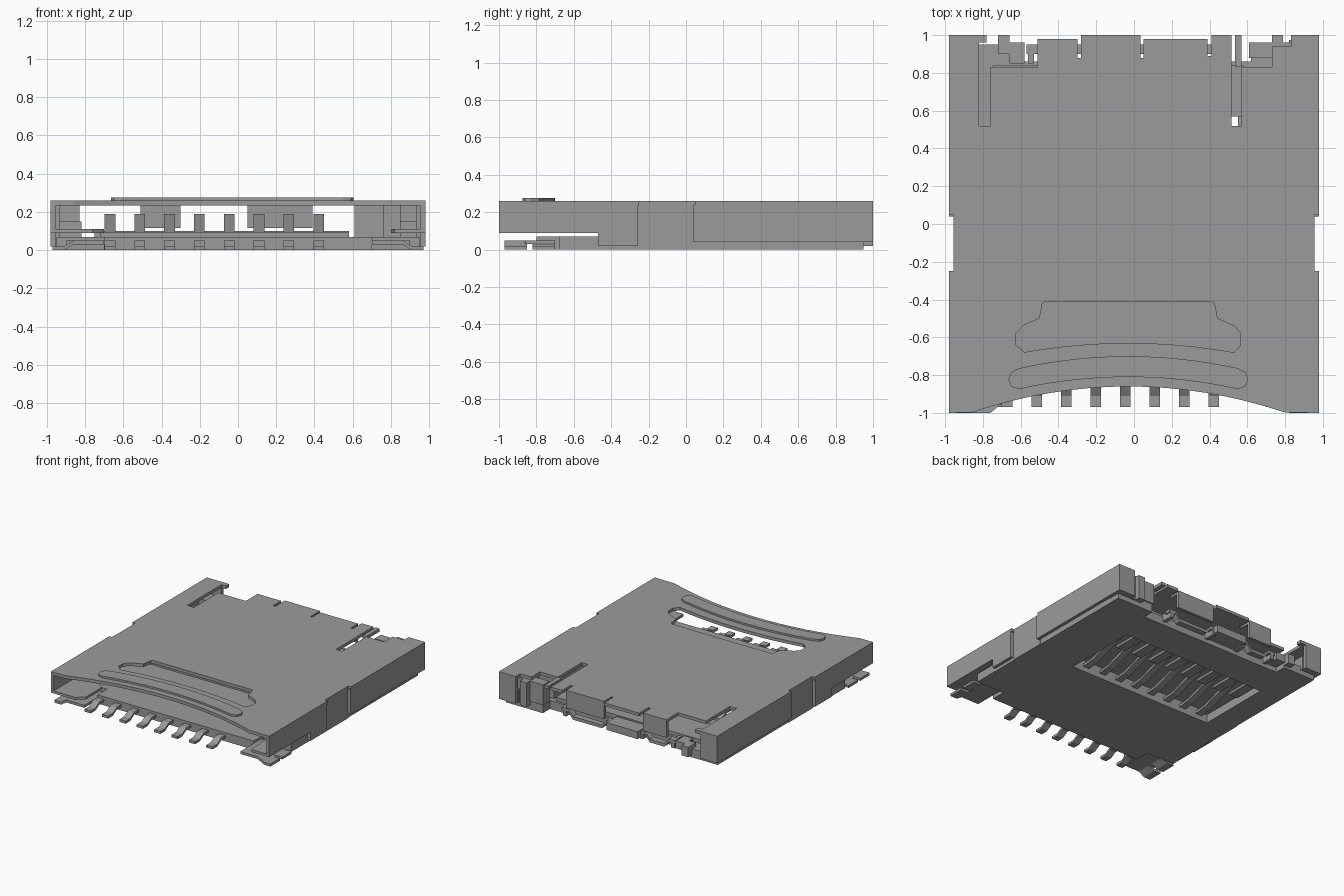
import bpy
import bmesh
from mathutils import Vector

cube = bpy.data.objects.get("Cube")
if cube:
    bpy.data.objects.remove(cube, do_unlink=True)

grey = bpy.data.materials.new("plain_grey")
grey.use_nodes = True
grey.diffuse_color = (0.33, 0.33, 0.33, 1)
grey.node_tree.nodes["Principled BSDF"].inputs["Base Color"].default_value = grey.diffuse_color


def finish(name, bm):
    bmesh.ops.recalc_face_normals(bm, faces=bm.faces)
    mesh = bpy.data.meshes.new(name)
    bm.to_mesh(mesh)
    bm.free()
    mesh.materials.append(grey)
    obj = bpy.data.objects.new(name, mesh)
    bpy.context.collection.objects.link(obj)
    return obj


def plate(name, loops, z0, z1):
    """Flat sheet from an outline and optional hole loops."""
    bm = bmesh.new()
    for loop in loops:
        vs = [bm.verts.new((x, y, z0)) for x, y in loop]
        for a, b in zip(vs, vs[1:] + vs[:1]):
            bm.edges.new((a, b))
    bmesh.ops.triangle_fill(bm, edges=bm.edges[:], use_beauty=True, normal=(0, 0, 1))
    ext = bmesh.ops.extrude_face_region(bm, geom=bm.faces[:], use_keep_orig=True)
    top = [g for g in ext["geom"] if isinstance(g, bmesh.types.BMVert)]
    bmesh.ops.translate(bm, verts=top, vec=(0, 0, z1 - z0))
    return finish(name, bm)


def box(name, x0, x1, y0, y1, z0, z1):
    bm = bmesh.new()
    bmesh.ops.create_cube(bm, size=1)
    lo, hi = Vector((x0, y0, z0)), Vector((x1, y1, z1))
    for v in bm.verts:
        v.co = (lo + hi) / 2 + v.co * (hi - lo)
    return finish(name, bm)


def strip(name, path, a0, a1, t, axis="x"):
    """Bent sheet: a path of (u, z) points swept across one axis."""
    bm = bmesh.new()
    outline = path + [(u, z + t) for u, z in reversed(path)]
    n = len(path)
    rings = []
    for a in (a0, a1):
        rings.append([bm.verts.new((a, u, z) if axis == "x" else (u, a, z)) for u, z in outline])
    m = len(outline)
    for i in range(m):
        j = (i + 1) % m
        bm.faces.new((rings[0][i], rings[0][j], rings[1][j], rings[1][i]))
    for r in rings:
        for i in range(n - 1):
            bm.faces.new((r[i], r[i + 1], r[m - 2 - i], r[m - 1 - i]))
    return finish(name, bm)


def arc(x0, x1, peak, bend, steps=16, mid=-0.03):
    pts = []
    for i in range(steps + 1):
        x = x0 + (x1 - x0) * i / steps
        pts.append((x, peak - bend * (x - mid) ** 2))
    return pts


# Cover sheet with curved mouth, notched rear edge and finger slot
right_edge = [(0.98, -1), (0.98, -0.25), (0.955, -0.25), (0.955, 0.05), (0.98, 0.05), (0.98, 1)]
left_edge = [(-x, y) for x, y in reversed(right_edge)]
rear = [(0.83, 1), (0.83, 0.94), (0.73, 0.94), (0.73, 0.83), (0.57, 0.83), (0.57, 0.52),
        (0.515, 0.52), (0.515, 0.89), (0.57, 0.89), (0.57, 1), (0.41, 1), (0.41, 0.89),
        (0.39, 0.89), (0.39, 0.98), (0.05, 0.98), (0.05, 0.88), (0.035, 0.88), (0.035, 1),
        (-0.28, 1), (-0.28, 0.88), (-0.3, 0.88), (-0.3, 0.98), (-0.51, 0.98), (-0.51, 0.83),
        (-0.76, 0.83), (-0.76, 0.52), (-0.82, 0.52), (-0.82, 0.96), (-0.78, 0.96), (-0.78, 1)]
# Keep the rear tab beside the slit attached along its outer side
rear = [p for p in rear if p not in [(0.515, 0.89), (0.57, 0.89), (0.57, 1)]]
rear.insert(rear.index((0.515, 0.52)) + 1, (0.515, 1))
slot = arc(-0.58, 0.53, -0.63, 0.16) + [(0.565, -0.64), (0.565, -0.58), (0.53, -0.54), (0.44, -0.5),
       (0.425, -0.42), (0.41, -0.41), (-0.47, -0.41), (-0.485, -0.42), (-0.5, -0.5),
       (-0.59, -0.54), (-0.625, -0.58), (-0.625, -0.64)]
mouth = arc(-0.86, 0.80, -0.86, 0.2)
plate("cover", [mouth + right_edge + rear + left_edge, slot], 0.235, 0.26)
box("rear_latch_arm", 0.535, 0.57, 0.83, 1, 0.235, 0.26)

# Raised rib along the mouth
lower = arc(-0.61, 0.55, -0.81, 0.19)
upper = arc(-0.61, 0.55, -0.7, 0.19)
rib = lower + [(0.59, -0.86), (0.605, -0.82), (0.59, -0.785)] + upper[::-1]
rib += [(-0.65, -0.785), (-0.665, -0.82), (-0.65, -0.86)]
plate("mouth_rib", [rib], 0.26, 0.275)

# Folded side walls, solder tabs and rear corners
for side, s in (("left", 1), ("right", -1)):
    def sbox(name, a, b, *rest):
        box(f"{side}_{name}", min(a * s, b * s), max(a * s, b * s), *rest)
    sbox("front_wall", 0.955, 0.98, -1, -0.47, 0.09, 0.24)
    sbox("mid_wall", 0.955, 0.98, -0.47, -0.26, 0.02, 0.24)
    sbox("recessed_wall", 0.93, 0.955, -0.26, 0.05, 0, 0.24)
    sbox("rear_wall", 0.955, 0.98, 0.04, 1, 0.04, 0.24)
    sbox("rear_corner", 0.83, 0.98, 0.975, 1, 0.04, 0.24)
    sbox("rear_block", 0.82, 0.955, 0.86, 0.975, 0.04, 0.15)
    for y0, y1 in ((-0.97, -0.85), (-0.82, -0.7)):
        strip(f"{side}_solder_tab", [(s * 0.97, 0.0), (s * 0.91, 0.0), (s * 0.86, 0.03), (s * 0.7, 0.03)],
              y0, y1, 0.02, "y")
    strip(f"{side}_tab_bridge", [(s * 0.9, 0.03), (s * 0.7, 0.03)], -0.86, -0.7, 0.02, "y")
    lip = [(s * 0.97, -1), (s * 0.76, -1), (s * 0.7, -0.95), (s * 0.7, -0.75), (s * 0.97, -0.5)]
    if s > 0:
        lip[1:4] = [(0.82, -1), (0.8, -0.75)]
    plate(f"{side}_front_lip", [lip], 0.09, 0.11)

# Base tray with a window for the contacts
tray = [(-0.7, -0.8), (0.7, -0.8), (0.7, -0.68), (0.95, -0.68), (0.95, 0.95), (0.62, 0.95),
        (0.62, 0.86), (-0.66, 0.86), (-0.66, 0.95), (-0.95, 0.95), (-0.95, -0.68), (-0.7, -0.68)]
window = [(-0.75, -0.05), (0.55, -0.05), (0.55, 0.57), (-0.75, 0.57)]
plate("base_tray", [tray, window], 0, 0.07)
box("window_front_ridge", -0.72, 0.58, -0.14, -0.05, 0.07, 0.095)
box("window_rear_ridge", -0.75, 0.58, 0.57, 0.84, 0.07, 0.1)

# Eight contacts: solder foot, shank and sprung arm
for i in range(8):
    x = -0.67 + i * 0.156
    strip("contact_foot", [(-0.97, 0.0), (-0.91, 0.0), (-0.86, 0.03), (-0.78, 0.03)], x - 0.028, x + 0.028, 0.02)
    strip("contact_arm", [(-0.06, 0.04), (0.05, 0.05), (0.42, 0.17), (0.47, 0.17), (0.55, 0.13)],
          x - 0.028, x + 0.028, 0.02)
    strip("contact_root", [(0.35, 0.02), (0.57, 0.02)], x - 0.04, x + 0.04, 0.02)

# Rear flanges, wire clips and switch parts
for x0, x1 in ((-0.51, -0.3), (0.05, 0.39)):
    box("rear_flange", x0, x1, 0.955, 0.98, 0.115, 0.24)
    strip("rear_clip", [(x0 - 0.06, 0.07), (x0, 0.07), (x0 + 0.04, 0.02), (x1 - 0.04, 0.02), (x1, 0.07),
          (x1 + 0.06, 0.07)], 0.9, 0.95, 0.025, "y")
    for x in (x0 - 0.05, x1 + 0.02):
        box("clip_arm", x, x + 0.03, 0.85, 0.95, 0.03, 0.09)
box("rear_stop", -0.26, 0.02, 0.86, 0.99, 0.04, 0.1)
box("switch_spring", -0.66, -0.58, 0.85, 0.96, 0.04, 0.1)
box("switch_post", -0.72, -0.66, 0.9, 1, 0.02, 0.1)
box("slider_rail", 0.61, 0.76, 0.3, 0.82, 0.07, 0.235)
box("slider_end", 0.61, 0.73, 0.88, 0.96, 0.07, 0.235)
box("slider_post", 0.73, 0.79, 0.84, 1, 0.04, 0.235)
box("slider_stop", 0.79, 0.85, 0.84, 0.96, 0.04, 0.235)
